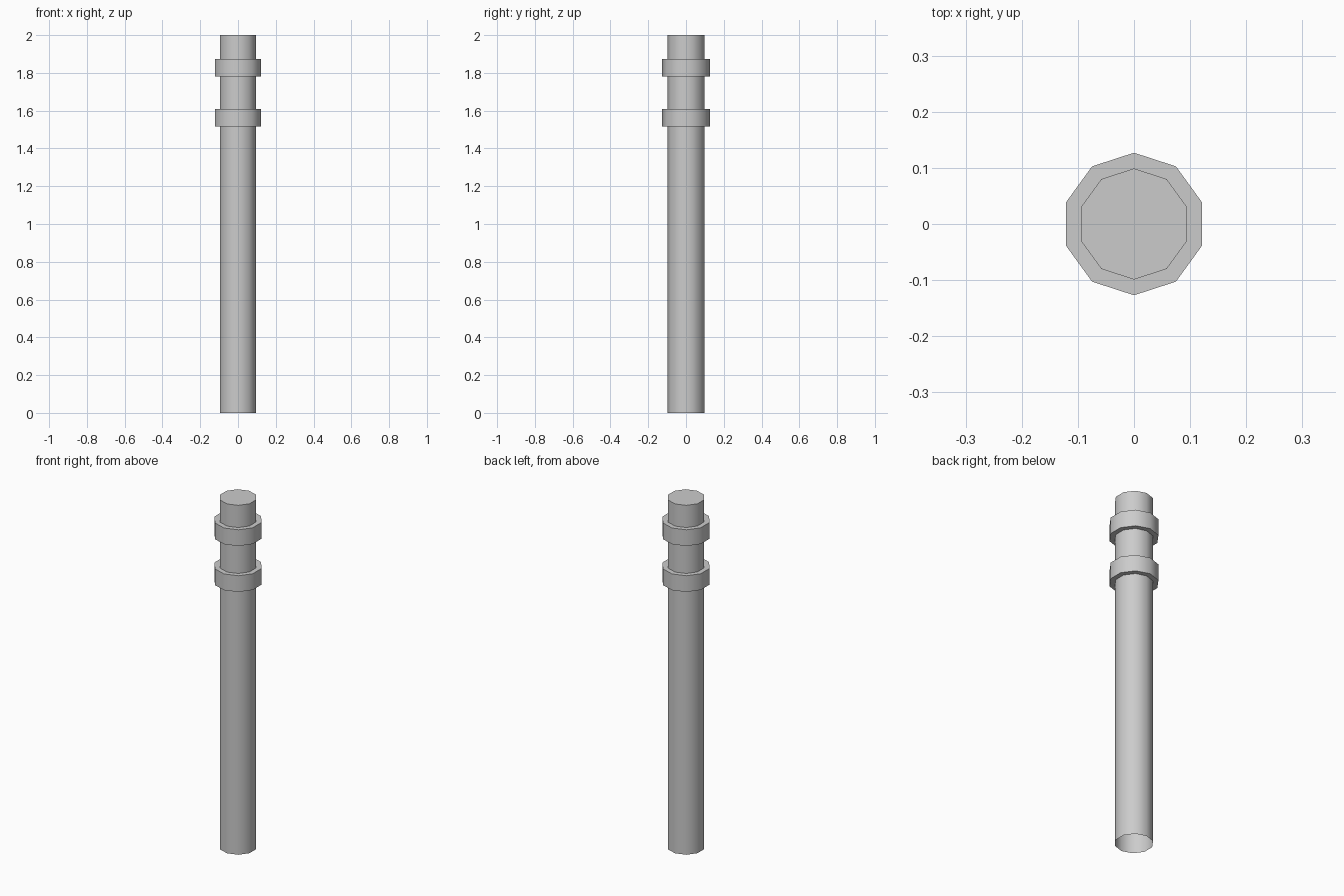
import bpy, bmesh, math

if "Cube" in bpy.data.objects:
    bpy.data.objects.remove(bpy.data.objects["Cube"])

SIDES = 10
R_POST, R_BAND = 0.099, 0.127

# Half profile of the post (radius, height): open at the base, two raised bands
profile = [(R_POST, 0.0)]
for z0, z1 in [(1.517, 1.61), (1.78, 1.873)]:
    profile += [(R_POST, z0), (R_BAND, z0), (R_BAND, z1), (R_POST, z1)]
profile.append((R_POST, 2.0))

# Lathe the profile around z, with a corner pointing along y
bm = bmesh.new()
rings = []
for r, z in profile:
    ring = []
    for i in range(SIDES):
        a = math.pi / 2 + 2 * math.pi * i / SIDES
        ring.append(bm.verts.new((r * math.cos(a), r * math.sin(a), z)))
    rings.append(ring)
for low, high in zip(rings, rings[1:]):
    for i in range(SIDES):
        j = (i + 1) % SIDES
        bm.faces.new((low[i], low[j], high[j], high[i]))

# Top cap
bm.faces.new(rings[-1])

mesh = bpy.data.meshes.new("banded_post")
bm.to_mesh(mesh)
bm.free()
post = bpy.data.objects.new("banded_post", mesh)
bpy.context.collection.objects.link(post)

# Smooth round the post, sharp at the bands and cap
bpy.context.view_layer.objects.active = post
post.select_set(True)
bpy.ops.object.shade_smooth_by_angle(angle=math.radians(45))
